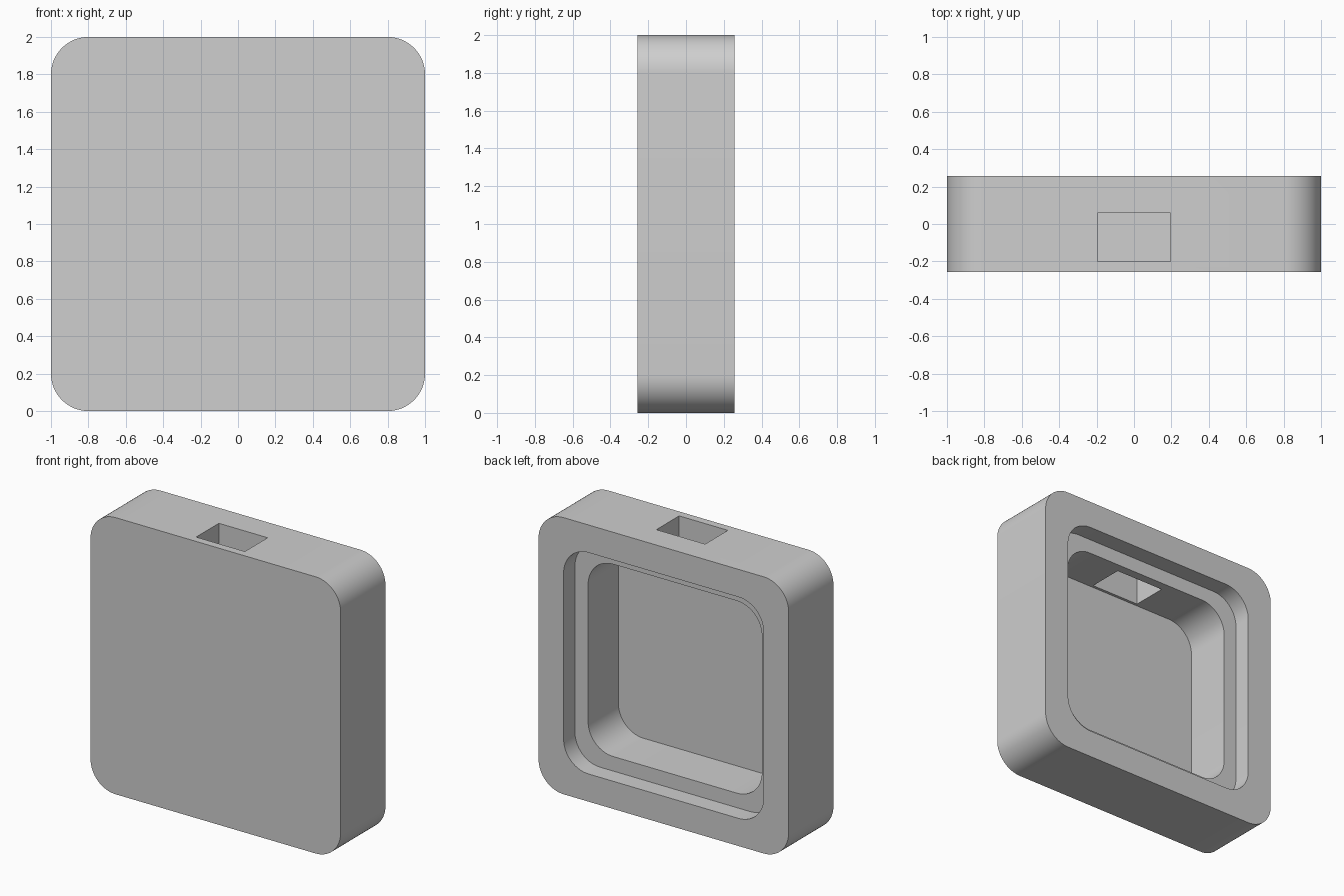
import bpy
import bmesh
from math import sin, cos, radians

cube = bpy.data.objects.get("Cube")
if cube:
    bpy.data.objects.remove(cube, do_unlink=True)

DEPTH = 0.256      # half thickness of the case
RADIUS = 0.2       # corner radius of every rounded outline
STEPS = 16         # segments per corner

grey = bpy.data.materials.new("light_grey")
grey.use_nodes = True
colour = (0.62, 0.62, 0.62, 1)
grey.diffuse_color = colour
grey.node_tree.nodes["Principled BSDF"].inputs["Base Color"].default_value = colour


def rounded_block(name, half, y0, y1):
    """Rounded square centred on z = 1, extruded from y0 to y1."""
    bm = bmesh.new()
    c = half - RADIUS
    verts = []
    for i, (sx, sz) in enumerate([(1, 1), (-1, 1), (-1, -1), (1, -1)]):
        for k in range(STEPS + 1):
            a = radians(90 * (i + k / STEPS))
            verts.append(bm.verts.new((sx * c + RADIUS * cos(a), y0,
                                       1 + sz * c + RADIUS * sin(a))))
    face = bm.faces.new(verts)
    out = bmesh.ops.extrude_face_region(bm, geom=[face])["geom"]
    bmesh.ops.translate(bm, vec=(0, y1 - y0, 0),
                        verts=[v for v in out if isinstance(v, bmesh.types.BMVert)])
    return finish(name, bm)


def box(name, lo, hi):
    bm = bmesh.new()
    bmesh.ops.create_cube(bm, size=1)
    for v in bm.verts:
        v.co = [hi[i] if v.co[i] > 0 else lo[i] for i in range(3)]
    return finish(name, bm)


def finish(name, bm):
    bmesh.ops.recalc_face_normals(bm, faces=bm.faces)
    mesh = bpy.data.meshes.new(name)
    bm.to_mesh(mesh)
    bm.free()
    mesh.materials.append(grey)
    obj = bpy.data.objects.new(name, mesh)
    bpy.context.collection.objects.link(obj)
    return obj


# Solid case
case = rounded_block("case", 1.0, -DEPTH, DEPTH)

# Lid recess and deep pocket open to the back, slot through the top wall
cutters = [
    rounded_block("lid_recess_cutter", 0.8, 0.126, DEPTH + 0.1),
    rounded_block("pocket_cutter", 0.695, -0.22, DEPTH + 0.2),
    box("top_slot_cutter", (-0.195, -0.2, 1.5), (0.195, 0.06, 2.1)),
]

bpy.ops.object.select_all(action="DESELECT")
case.select_set(True)
bpy.context.view_layer.objects.active = case
for cutter in cutters:
    cutter.hide_render = True
    mod = case.modifiers.new(cutter.name, "BOOLEAN")
    mod.operation = "DIFFERENCE"
    mod.solver = "EXACT"
    mod.object = cutter
    bpy.ops.object.modifier_apply(modifier=mod.name)
    bpy.data.objects.remove(cutter, do_unlink=True)

# Smooth corners, crisp edges
bpy.ops.object.shade_smooth_by_angle(angle=radians(30))
